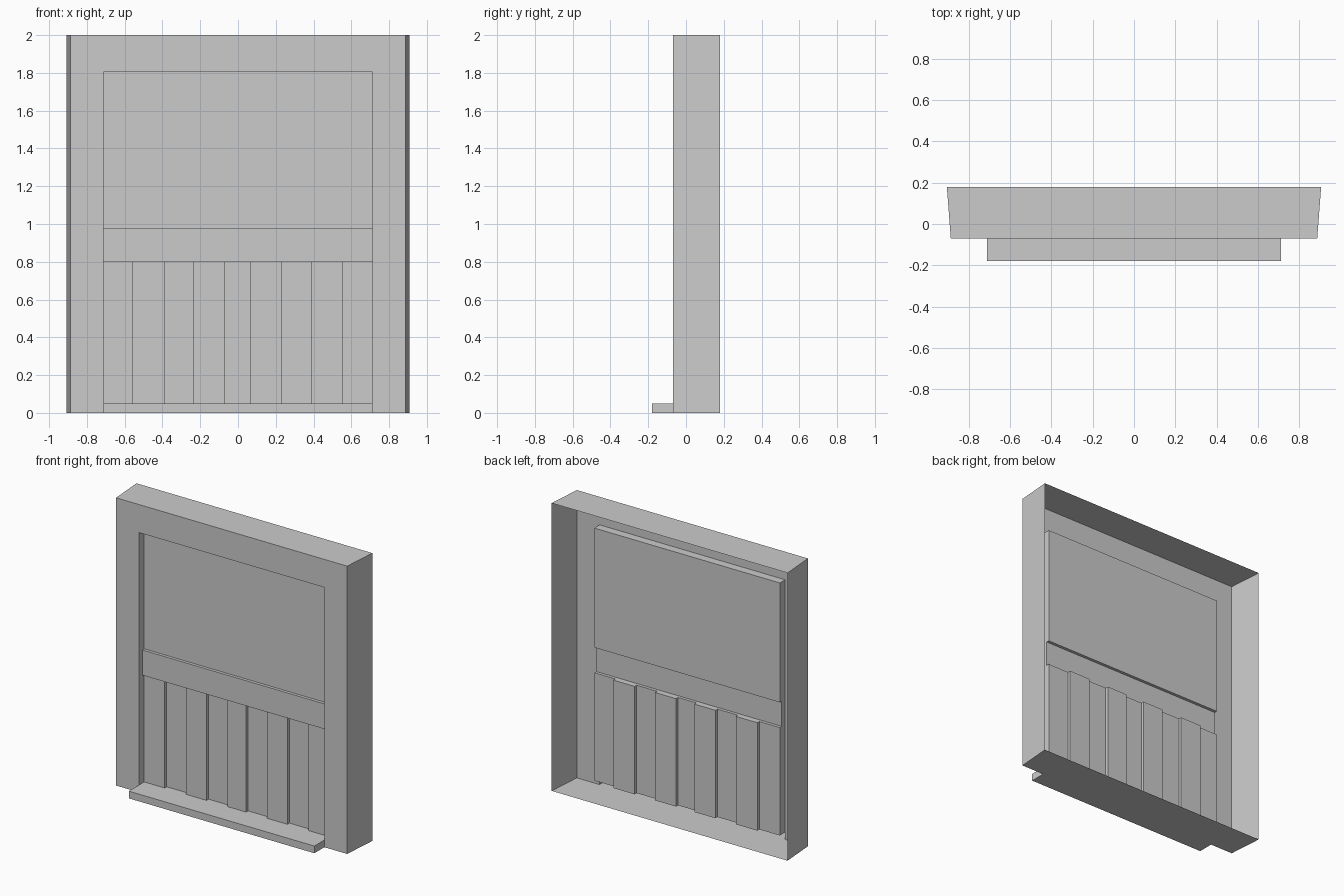
import bpy, bmesh
from mathutils import Vector

if "Cube" in bpy.data.objects:
    bpy.data.objects.remove(bpy.data.objects["Cube"])

FRONT, BACK, TIP = -0.07, 0.18, -0.18      # depth of wall face, open back, sill edge
PANEL, BAND, RIB = -0.012, -0.033, 0.010   # depth of the recessed layers
W, WF, HW = 0.907, 0.888, 0.713            # half widths: back, front, opening
SILL, LOW, MID, TOP, H = 0.05, 0.80, 0.975, 1.805, 2.0


def sheet(name, polys):
    """Thin open surface from polygons, joined along shared corners."""
    bm = bmesh.new()
    for poly in polys:
        bm.faces.new([bm.verts.new(p) for p in poly])
    bmesh.ops.remove_doubles(bm, verts=bm.verts, dist=1e-5)
    mesh = bpy.data.meshes.new(name)
    bm.to_mesh(mesh)
    bm.free()
    ob = bpy.data.objects.new(name, mesh)
    bpy.context.collection.objects.link(ob)
    return ob


def sweep(path, vec):
    """Quads made by sweeping a polyline along a vector."""
    v = Vector(vec)
    path = [Vector(p) for p in path]
    return [(a, b, b + v, a + v) for a, b in zip(path, path[1:])]


def mirrored(polys):
    return [[(-p[0], p[1], p[2]) for p in reversed(poly)] for poly in polys]


# Outer wall: tapered sides, open at the back, front face around the opening
half = [
    [(WF, FRONT, 0), (W, BACK, 0), (W, BACK, H), (WF, FRONT, H)],
    [(HW, FRONT, 0), (WF, FRONT, 0), (WF, FRONT, H), (HW, FRONT, H)],
]
wall = half + mirrored(half)
wall += [
    [(-HW, FRONT, TOP), (HW, FRONT, TOP), (HW, FRONT, H), (-HW, FRONT, H)],
    [(-WF, FRONT, H), (-HW, FRONT, H), (HW, FRONT, H), (WF, FRONT, H), (W, BACK, H), (-W, BACK, H)],
    [(-W, BACK, 0), (W, BACK, 0), (WF, FRONT, 0), (HW, FRONT, 0), (-HW, FRONT, 0), (-WF, FRONT, 0)],
]
sheet("wall_shell", wall)

# Recess: upper panel, proud middle band, with their ledges
path = [(-HW, BAND, LOW), (-HW, BAND, MID), (-HW, PANEL, MID), (-HW, PANEL, TOP), (-HW, FRONT, TOP)]
sheet("upper_panel_and_band", [list(reversed(q)) for q in sweep(path, (2 * HW, 0, 0))])

# Recess side reveals
reveal = []
for depth, z0, z1 in ((PANEL, SILL, LOW), (BAND, LOW, MID), (PANEL, MID, TOP)):
    reveal.append([(HW, depth, z0), (HW, FRONT, z0), (HW, FRONT, z1), (HW, depth, z1)])
sheet("recess_sides", reveal + mirrored(reveal))

# Lower panel: vertical boards alternating forward and back
xs = [-HW, -0.555, -0.39, -0.233, -0.073, 0.07, 0.23, 0.388, 0.55, HW]
plan = []
for i, (a, b) in enumerate(zip(xs, xs[1:])):
    y = RIB if i % 2 else PANEL
    plan += [(a, y, SILL), (b, y, SILL)]
boards = sweep(plan, (0, 0, LOW - SILL))
front_low = [(HW, FRONT, SILL), (-HW, FRONT, SILL)]
band_low = [(HW, BAND, LOW), (-HW, BAND, LOW)]
boards.append([(x, y, LOW) for x, y, z in reversed(plan)] + list(reversed(band_low)))
boards.append(list(reversed([*plan, *front_low])))
boards[-1].reverse()
boards[-1] = [Vector(p) for p in reversed(boards[-1])]
sheet("lower_boards", boards)

# Sill: hollow ledge projecting from the wall
sill = sweep([(-HW, FRONT, 0), (-HW, TIP, 0), (HW, TIP, 0), (HW, FRONT, 0)], (0, 0, SILL))
sill += [
    [(-HW, TIP, SILL), (HW, TIP, SILL), (HW, FRONT, SILL), (-HW, FRONT, SILL)],
    [(-HW, FRONT, 0), (HW, FRONT, 0), (HW, TIP, 0), (-HW, TIP, 0)],
]
sheet("sill", sill)
